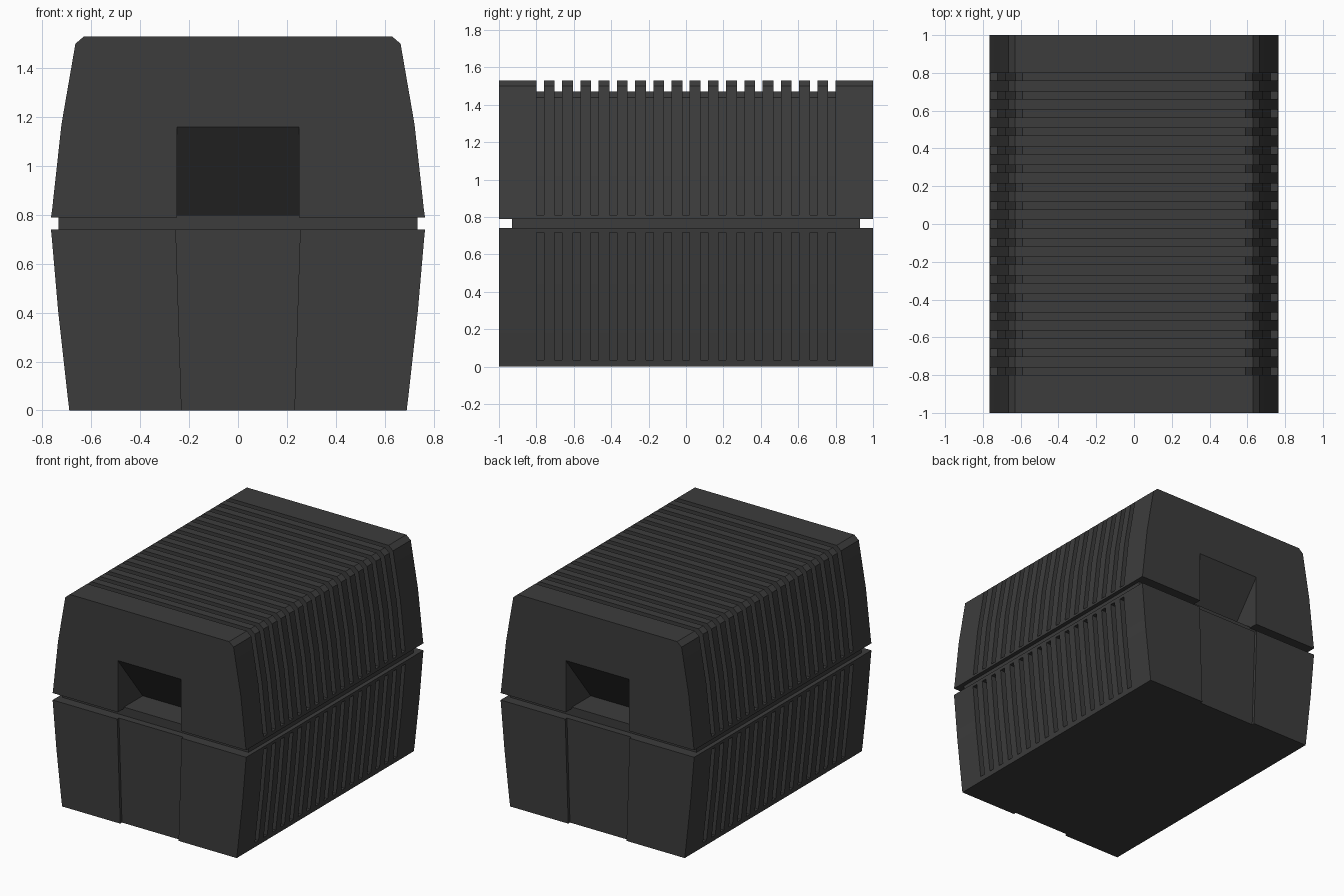
import bpy, bmesh

if "Cube" in bpy.data.objects:
    bpy.data.objects.remove(bpy.data.objects["Cube"])

mat = bpy.data.materials.new("charcoal grey")
mat.diffuse_color = (0.045, 0.045, 0.045, 1)
mat.use_nodes = True
mat.node_tree.nodes["Principled BSDF"].inputs["Base Color"].default_value = mat.diffuse_color

GROOVES, PITCH, WIDTH = 17, 0.0975, 0.04


def make(name, rings, material=mat):
    """Loft matching closed rings of 3D points and cap both ends."""
    bm = bmesh.new()
    loops = [[bm.verts.new(p) for p in r] for r in rings]
    n = len(loops[0])
    for a, b in zip(loops, loops[1:]):
        for i in range(n):
            j = (i + 1) % n
            bm.faces.new((a[i], a[j], b[j], b[i]))
    bm.faces.new(loops[0][::-1])
    bm.faces.new(loops[-1])
    bmesh.ops.remove_doubles(bm, verts=bm.verts, dist=0.0001)
    bmesh.ops.recalc_face_normals(bm, faces=bm.faces)
    me = bpy.data.meshes.new(name)
    bm.to_mesh(me)
    bm.free()
    me.materials.append(material)
    ob = bpy.data.objects.new(name, me)
    bpy.context.collection.objects.link(ob)
    return ob


def ribbed(name, outer, inner):
    """Shell whose section drops to the inner profile in every groove."""
    def ring(half, y):
        return ([(x, y, z) for x, z in half] +
                [(-x, y, z) for x, z in reversed(half)])
    rings = [ring(outer, -1)]
    for i in range(GROOVES):
        c = (i - (GROOVES - 1) / 2) * PITCH
        a, b = c - WIDTH / 2, c + WIDTH / 2
        rings += [ring(outer, a), ring(inner, a), ring(inner, b), ring(outer, b)]
    rings.append(ring(outer, 1))
    return make(name, rings)


def cut(ob, cutter):
    m = ob.modifiers.new("cut", 'BOOLEAN')
    m.operation = 'DIFFERENCE'
    m.solver = 'EXACT'
    m.object = cutter
    bpy.context.view_layer.objects.active = ob
    bpy.ops.object.modifier_apply(modifier=m.name)
    bpy.data.objects.remove(cutter)


# Lower shell with side grooves
lower = ribbed(
    "lower_shell",
    [(0.69, 0), (0.694, 0.035), (0.695, 0.04), (0.735, 0.40),
     (0.762, 0.71), (0.763, 0.718), (0.765, 0.74)],
    [(0.69, 0), (0.694, 0.035), (0.655, 0.036), (0.695, 0.40),
     (0.722, 0.717), (0.763, 0.718), (0.765, 0.74)])

# Upper shell with grooves over the sides and the top
upper = ribbed(
    "upper_shell",
    [(0.765, 0.79), (0.762, 0.81), (0.761, 0.815), (0.722, 1.17),
     (0.665, 1.50), (0.63, 1.53)],
    [(0.765, 0.79), (0.762, 0.81), (0.722, 0.811), (0.682, 1.17),
     (0.628, 1.44), (0.59, 1.47)])

# Inset neck between the shells
make("middle_neck", [[(x, y, z) for x, y in
     ((-0.735, -0.93), (0.735, -0.93), (0.735, 0.93), (-0.735, 0.93))]
     for z in (0.73, 0.80)])

# Handle recesses and shallow lower panels on both ends
for s in (-1, 1):
    wedge = [(1.1, 1.16), (1.0, 1.16), (0.71, 0.79), (0.71, 0.70), (1.1, 0.70)]
    cut(upper, make("recess_cutter",
        [[(x, s * y, z) for y, z in wedge] for x in (-0.25, 0.25)]))
    cut(lower, make("panel_cutter",
        [[(-w, s * 1.1, z), (w, s * 1.1, z), (w, s * 0.98, z), (-w, s * 0.98, z)]
         for w, z in ((0.23, -0.02), (0.255, 0.76))]))

# Smooth the gently curved walls, keep the rib edges crisp
for ob in (lower, upper):
    bpy.ops.object.select_all(action='DESELECT')
    ob.select_set(True)
    bpy.context.view_layer.objects.active = ob
    bpy.ops.object.shade_smooth_by_angle(angle=0.5)
